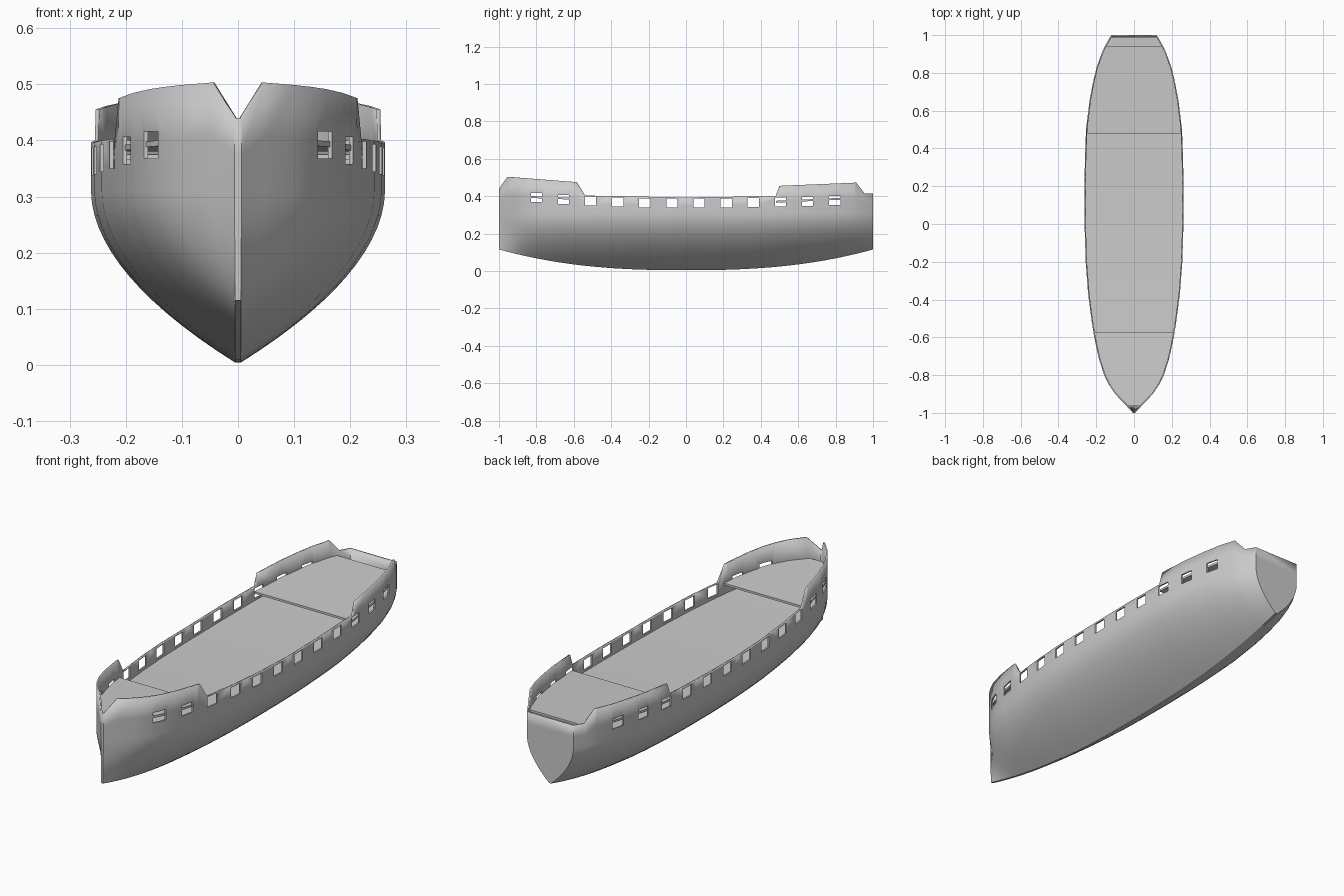
import bpy, bmesh, math

cube = bpy.data.objects.get("Cube")
if cube:
    bpy.data.objects.remove(cube)

GREY = (0.6, 0.6, 0.6, 1)
mat = bpy.data.materials.new("plain grey")
mat.use_nodes = True
mat.diffuse_color = GREY
mat.node_tree.nodes["Principled BSDF"].inputs["Base Color"].default_value = GREY

# Half beam and rail height along the length
BEAM = [(-1, .006), (-.955, .047), (-.9, .1), (-.85, .133), (-.8, .158), (-.72, .184),
        (-.65, .2), (-.585, .213), (-.5, .226), (-.37, .243), (-.2, .256), (0, .262),
        (.25, .262), (.4, .258), (.5, .254), (.65, .236), (.75, .217), (.83, .198),
        (.91, .169), (.955, .147), (1, .12)]
RAIL = [(-1, .44), (-.955, .503), (-.585, .475), (-.54, .403), (0, .393), (.48, .4),
        (.5, .455), (.91, .472), (.955, .415), (1, .415)]
TURN = 0.31      # height where the sides become vertical
KEEL = 0.005     # half width of the keel


def lookup(table, y):
    for (a, va), (b, vb) in zip(table, table[1:]):
        if y <= b:
            return va + (vb - va) * (y - a) / (b - a)
    return table[-1][1]


def keel_z(y):
    return 0.004 + 0.111 * abs(y) ** 2.5


def half_width(y, z):
    t = min(1, max(0, (z - keel_z(y)) / (TURN - keel_z(y))))
    return KEEL + (lookup(BEAM, y) - KEEL) * (1 - (1 - t) ** 1.9)


def stations(start, end):
    ys = {y for y, _ in BEAM + RAIL} | {start, end} | {i / 10 for i in range(-9, 10)}
    return sorted(y for y in ys if start <= y <= end)


def make(name, rings, caps=()):
    """Skin a row of equal point rings into a mesh object."""
    bm = bmesh.new()
    rows = [[bm.verts.new(p) for p in ring] for ring in rings]
    for a, b in zip(rows, rows[1:]):
        for i in range(len(a) - 1):
            bm.faces.new((a[i], b[i], b[i + 1], a[i + 1]))
    for c in caps:
        bm.faces.new(rows[c])
    bmesh.ops.recalc_face_normals(bm, faces=bm.faces)
    mesh = bpy.data.meshes.new(name)
    bm.to_mesh(mesh)
    bm.free()
    obj = bpy.data.objects.new(name, mesh)
    bpy.context.collection.objects.link(obj)
    mesh.materials.append(mat)
    return obj


# Hull skin with bow and transom closed
def hull_ring(y):
    k, top = keel_z(y), lookup(RAIL, y)
    heights = [k + (TURN - k) * i / 14 for i in range(15)]
    heights += [TURN + (top - TURN) * f for f in (.5, 1)]
    side = [(half_width(y, z), y, z) for z in heights]
    return [(-x, y, z) for x, y, z in reversed(side)] + side


hull = make("hull", [hull_ring(y) for y in stations(-1, 1)], caps=(0, -1))
bm = bmesh.new()
bm.from_mesh(hull.data)
if sum(f.normal.z * f.calc_area() for f in bm.faces) > 0:
    bmesh.ops.reverse_faces(bm, faces=bm.faces)
bm.to_mesh(hull.data)
bm.free()
shell = hull.modifiers.new("shell", 'SOLIDIFY')
shell.thickness = 0.007
shell.offset = -1

# Gun port cutters reaching across both sides
bm = bmesh.new()
for i in range(12):
    y = -0.8 + i * 0.145
    z = 0.362 + 0.04 * y * y * (0.75 if y < 0 else 0.35) / 0.64
    box = bmesh.ops.create_cube(bm, size=1)["verts"]
    bmesh.ops.scale(bm, vec=(0.7, 0.06, 0.048), verts=box)
    bmesh.ops.translate(bm, vec=(0, y, z), verts=box)
mesh = bpy.data.meshes.new("port_cutter")
bm.to_mesh(mesh)
bm.free()
cutter = bpy.data.objects.new("port_cutter", mesh)
bpy.context.collection.objects.link(cutter)
cutter.hide_render = True
cutter.hide_viewport = True
cut = hull.modifiers.new("gun_ports", 'BOOLEAN')
cut.operation = 'DIFFERENCE'
cut.solver = 'EXACT'
cut.object = cutter


# Decks as thin plates fitted between the sides
def deck(name, start, end, height, thick=0.01):
    rings = []
    for y in stations(start, end):
        z = height(y)
        w = max(0.001, half_width(y, z) - 0.004)
        lo = z - thick
        rings.append([(-w, y, z), (w, y, z), (w, y, lo), (-w, y, lo), (-w, y, z)])
    obj = make(name, rings, caps=())
    bm = bmesh.new()
    bm.from_mesh(obj.data)
    bmesh.ops.remove_doubles(bm, verts=bm.verts, dist=0.0001)
    bmesh.ops.holes_fill(bm, edges=[e for e in bm.edges if e.is_boundary])
    bmesh.ops.recalc_face_normals(bm, faces=bm.faces)
    bm.to_mesh(obj.data)
    bm.free()


deck("main_deck", -0.97, 0.99, lambda y: 0.328 + 0.03 * y * y)
deck("fore_deck", -0.96, -0.575, lambda y: 0.39 + 0.04 * (-0.575 - y))
deck("aft_deck", 0.48, 0.94, lambda y: 0.375 + 0.045 * (y - 0.48))

# Smooth the hull while keeping rail and transom edges crisp
bpy.ops.object.select_all(action='DESELECT')
hull.select_set(True)
bpy.context.view_layer.objects.active = hull
bpy.ops.object.shade_smooth_by_angle(angle=math.radians(25))
